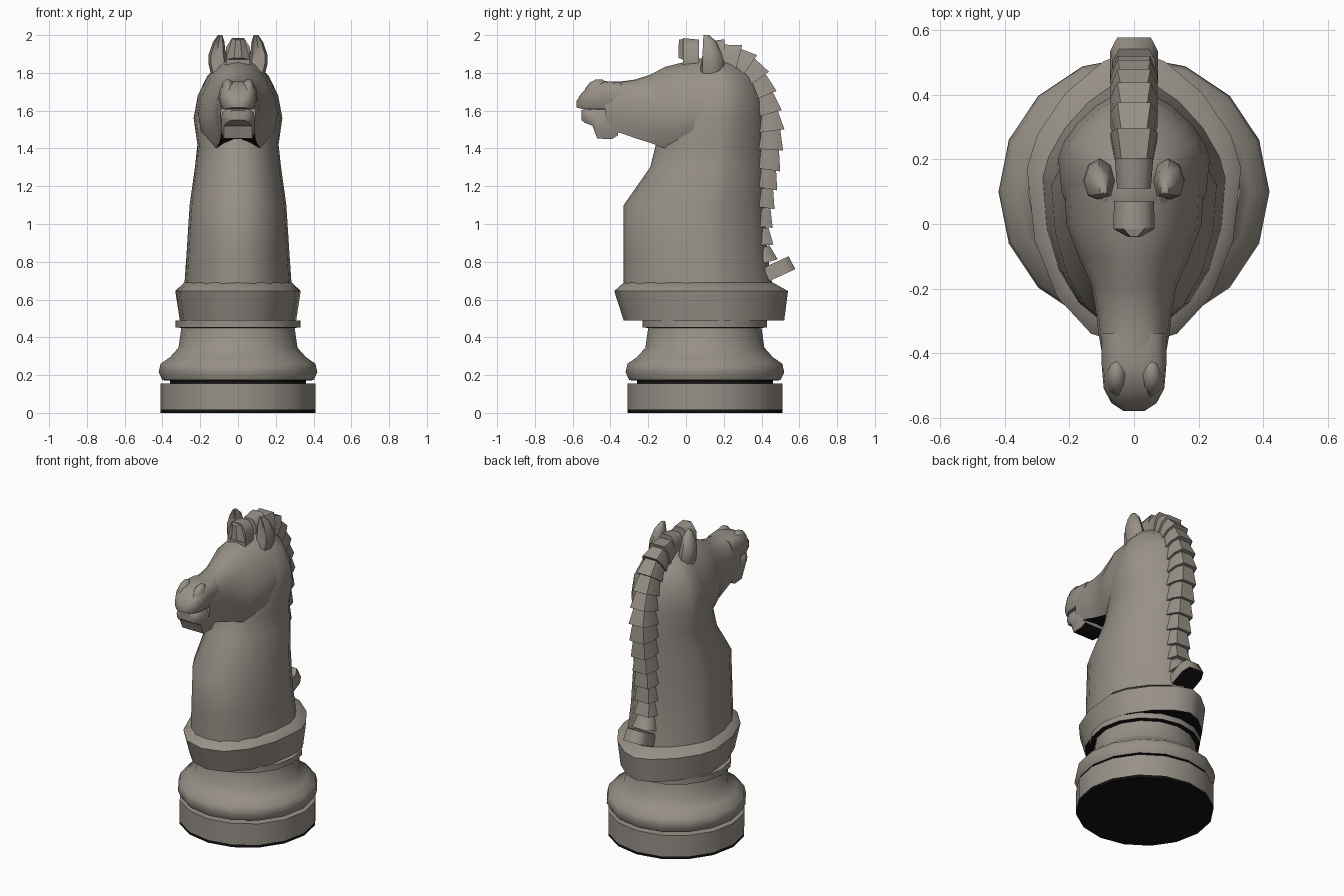
import bpy, bmesh, math
from mathutils import Vector

stone = bpy.data.materials.new("warm_grey_stone")
stone.diffuse_color = (0.31, 0.28, 0.243, 1)
black = bpy.data.materials.new("black_underside")
black.diffuse_color = (0.006, 0.006, 0.006, 1)


def loft(name, rings, smooth=35, mirror=False, dark=None):
    """Skin closed rings and cap the ends; dark(centre, normal) picks the black faces."""
    bm = bmesh.new()
    for s in ((1, -1) if mirror else (1,)):
        vs = [[bm.verts.new((p[0] * s, p[1], p[2])) for p in r] for r in rings]
        n = len(rings[0])
        for a, b in zip(vs, vs[1:]):
            for i in range(n):
                j = (i + 1) % n
                bm.faces.new((a[i], a[j], b[j], b[i]))
        bm.faces.new(vs[0])
        bm.faces.new(vs[-1])
    bmesh.ops.recalc_face_normals(bm, faces=bm.faces)
    bm.normal_update()
    for f in bm.faces:
        if dark and dark(f.calc_center_median(), f.normal):
            f.material_index = 1
    me = bpy.data.meshes.new(name)
    bm.to_mesh(me)
    bm.free()
    ob = bpy.data.objects.new(name, me)
    bpy.context.collection.objects.link(ob)
    me.materials.append(stone)
    if dark:
        me.materials.append(black)
    bpy.ops.object.select_all(action='DESELECT')
    ob.select_set(True)
    bpy.context.view_layer.objects.active = ob
    bpy.ops.object.shade_smooth_by_angle(angle=math.radians(smooth))
    return ob


def egg(z, yf, yb, hw, n, pf=0.85, pb=1.25):
    """Horizontal egg-shaped ring, widest behind the middle; pf, pb set front and back fullness."""
    yc = yf + (yb - yf) * 0.6
    out = []
    for i in range(n):
        a = 2 * math.pi * i / n
        c, s = math.cos(a), math.sin(a)
        p = pb if c > 0 else pf
        c, s = math.copysign(abs(c) ** p, c), math.copysign(abs(s) ** p, s)
        out.append((hw * s, yc + (c * (yb - yc) if c > 0 else c * (yc - yf)), z))
    return out


# Turned base, 16 sides, with black bottom and groove
profile = [(0.41, 0), (0.41, 0.017), (0.41, 0.155), (0.36, 0.156), (0.36, 0.172), (0.40, 0.173),
           (0.42, 0.215), (0.41, 0.26), (0.36, 0.295), (0.315, 0.345), (0.30, 0.45),
           (0.33, 0.452), (0.33, 0.488), (0.29, 0.49), (0.29, 0.52)]
loft("turned_base", [[(r * math.cos(i * math.pi / 8), 0.1 + r * math.sin(i * math.pi / 8), z)
                      for i in range(16)] for r, z in profile], 50,
     dark=lambda c, n: c.z < 0.02 or n.z < -0.9 or 0.157 < c.z < 0.1725)

# Flared collar under the neck
loft("collar", [egg(z, f, b, w, 16, 0.95, 1.3) for z, f, b, w in
                [(0.49, -0.33, 0.52, 0.308), (0.645, -0.38, 0.54, 0.332),
                 (0.69, -0.33, 0.46, 0.285)]], 50, dark=lambda c, n: n.z < -0.9)

# Neck, narrowing towards the mane
neck = [(0.66, -0.33, 0.46, 0.285), (0.85, -0.33, 0.43, 0.272), (1.1, -0.33, 0.42, 0.256),
        (1.3, -0.19, 0.42, 0.228), (1.42, -0.16, 0.42, 0.215), (1.56, -0.12, 0.42, 0.235),
        (1.68, -0.08, 0.405, 0.213), (1.78, -0.03, 0.36, 0.165), (1.84, 0.0, 0.29, 0.108),
        (1.875, 0.05, 0.21, 0.05)]
loft("neck", [egg(*s, 20, 0.95, 1.32) for s in neck], 50)

# Half profiles for the head: rounded skull with jaw channel, and boxy muzzle
SKULL = [(0, 1), (.35, .93), (.7, .6), (.93, .15), (1, -.25), (.93, -.65), (.7, -1), (.3, -.85), (0, -.75)]
BOX = [(0, 1), (.4, 1), (.75, .9), (.95, .5), (1, 0), (.98, -.5), (.85, -1), (.4, -1), (0, -1)]


def section(y, top, bot, hw, b):
    m, h = (top + bot) / 2, (top - bot) / 2
    half = [(hw * (p[0] + (q[0] - p[0]) * b), y, m + h * (p[1] + (q[1] - p[1]) * b))
            for p, q in zip(SKULL, BOX)]
    return half + [(-x, yy, z) for x, yy, z in half[-2:0:-1]]


# Head, upper muzzle and lower jaw
loft("head", [section(*s) for s in
              [(0.16, 1.875, 1.44, 0.218, 0), (0.0, 1.86, 1.41, 0.21, 0), (-0.11, 1.832, 1.40, 0.168, 0),
               (-0.19, 1.79, 1.43, 0.132, 0.3), (-0.27, 1.765, 1.455, 0.118, 0.5),
               (-0.34, 1.755, 1.48, 0.11, 0.7), (-0.43, 1.752, 1.50, 0.094, 1)]], 50,
     dark=lambda c, n: n.z < -0.45 and c.y < -0.1)
loft("upper_muzzle", [section(*s, 1) for s in
                      [(-0.34, 1.75, 1.60, 0.10), (-0.44, 1.757, 1.61, 0.10),
                       (-0.51, 1.735, 1.61, 0.094), (-0.555, 1.69, 1.61, 0.07),
                       (-0.58, 1.65, 1.617, 0.032)]], 50)
loft("lower_jaw", [section(*s, 1) for s in
                   [(-0.36, 1.62, 1.47, 0.09), (-0.39, 1.615, 1.45, 0.093), (-0.47, 1.613, 1.452, 0.088),
                    (-0.495, 1.611, 1.52, 0.088), (-0.535, 1.608, 1.535, 0.07),
                    (-0.553, 1.602, 1.55, 0.045)]], 40, dark=lambda c, n: n.z < -0.8 and c.y > -0.48)


def oval(cx, cy, z, rx, ry, dent=0.0, n=8):
    """Horizontal oval ring; dent pulls the front point inwards."""
    out = []
    for i in range(n):
        a = 2 * math.pi * i / n - math.pi / 2
        k = 1 - dent if i == 0 else 1
        out.append((cx + rx * k * math.cos(a), cy + ry * k * math.sin(a), z))
    return out


# Nostril bumps and hollow-fronted ears
loft("nostrils", [oval(0.054, y, z, rx, ry) for y, z, rx, ry in
                  [(-0.475, 1.67, 0.035, 0.06), (-0.475, 1.715, 0.034, 0.06),
                   (-0.465, 1.748, 0.027, 0.045), (-0.46, 1.764, 0.012, 0.02)]], 60, True)
loft("ears", [oval(*r) for r in
              [(0.095, 0.13, 1.78, 0.045, 0.06, 0), (0.107, 0.135, 1.85, 0.05, 0.068, 0.2),
               (0.110, 0.13, 1.90, 0.045, 0.06, 0.6), (0.102, 0.12, 1.965, 0.03, 0.042, 0.7),
               (0.095, 0.105, 2.0, 0.012, 0.018, 0.5)]], 50, True)


def lock(name, a, b, depth, w0, w1, flare=0.011, flat=0.7, flip=1, dark=None):
    """One mane lock from a to b (y, z on the outer line), flaring towards b."""
    a, b = Vector(a), Vector(b)
    t = (b - a).normalized()
    n = Vector((-t.y, t.x)) * flip
    rings = []
    for p, w, f in ((a, w0, -flare), (b, w1, flare)):
        ring = []
        for x, d in ((-1, -depth), (-1, -0.045), (-flat, f), (flat, f), (1, -0.045), (1, -depth)):
            q = p + n * d
            ring.append((x * w, q.x, q.y))
        rings.append(ring)
    loft(name, rings, 65, dark=dark)


# Forelock and crest between the ears
lock("forelock", (0.07, 1.98), (-0.015, 1.98), 0.14, 0.062, 0.064, 0.004, 0.5, -1)
loft("forelock_point", [[(-.064, -.015, 1.87), (-.032, -.015, 1.98), (.032, -.015, 1.98), (.064, -.015, 1.87)],
                        [(-.02, -.04, 1.88), (-.012, -.038, 1.975), (.012, -.038, 1.975), (.02, -.04, 1.88)]], 30)
lock("crest_lock", (0.11, 1.972), (0.205, 1.972), 0.13, 0.052, 0.06, 0.006, 0.6)

# Mane running down the back of the neck
path = [(.205, 1.96), (.295, 1.937), (.37, 1.885), (.43, 1.80), (.47, 1.70), (.497, 1.60), (.510, 1.50),
        (.503, 1.39), (.488, 1.28), (.472, 1.18), (.458, 1.08), (.448, .98), (.452, .89), (.475, .81)]
for i, (a, b) in enumerate(zip(path, path[1:])):
    lock("mane_lock_%02d" % (i + 1), a, b, 0.14, 0.056, 0.073)
lock("mane_tail_lock", (0.545, 0.83), (0.577, 0.76), 0.15, 0.066, 0.074, 0.002,
     dark=lambda c, n: n.z < -0.7)
